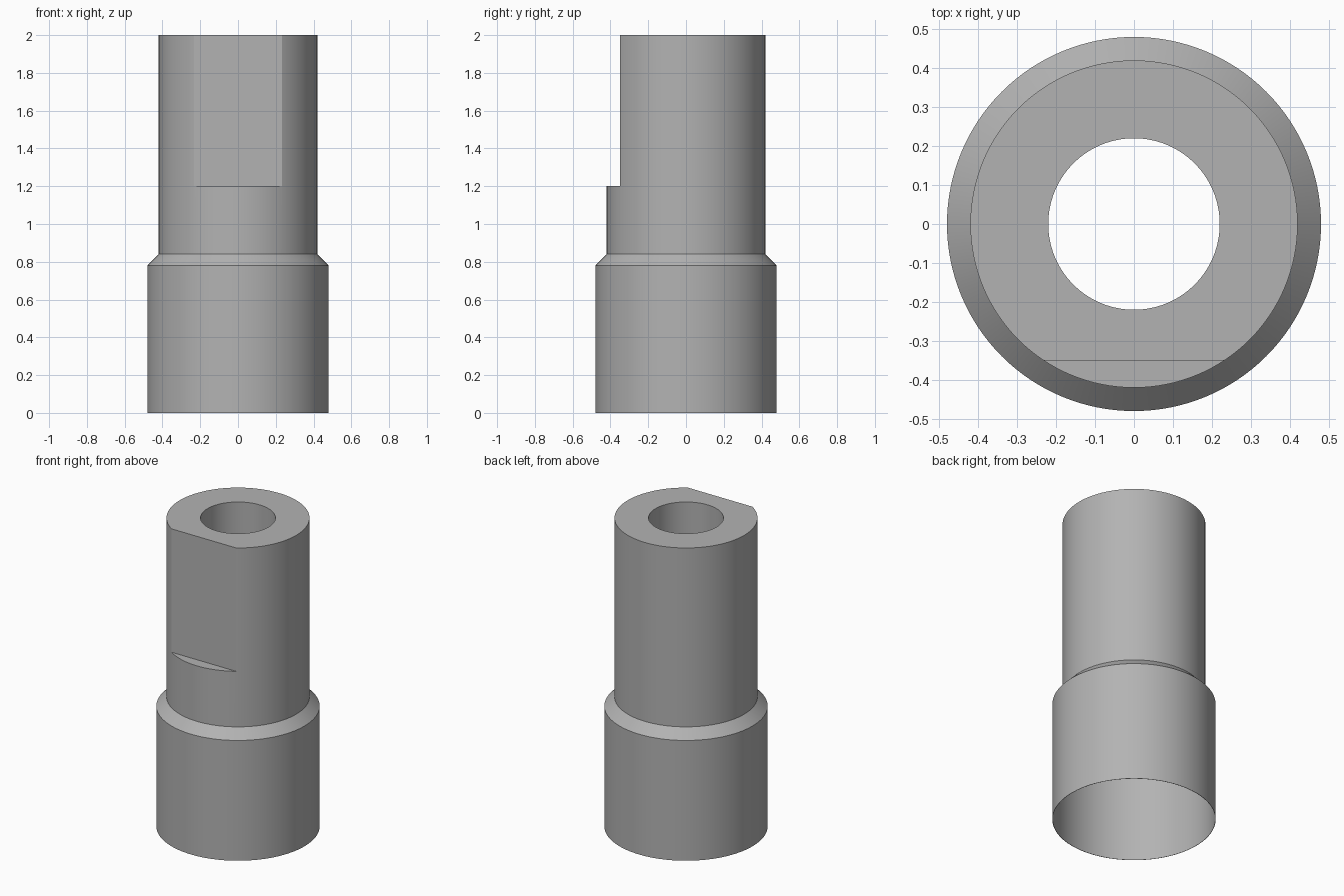
import bpy, bmesh, math

if "Cube" in bpy.data.objects:
    bpy.data.objects.remove(bpy.data.objects["Cube"], do_unlink=True)

# Single grey metal
metal = bpy.data.materials.new("grey metal")
metal.use_nodes = True
GREY = (0.45, 0.45, 0.45, 1)
metal.diffuse_color = GREY
metal.node_tree.nodes["Principled BSDF"].inputs["Base Color"].default_value = GREY


def add_object(name, bm):
    bmesh.ops.recalc_face_normals(bm, faces=bm.faces)
    mesh = bpy.data.meshes.new(name)
    bm.to_mesh(mesh)
    bm.free()
    mesh.materials.append(metal)
    obj = bpy.data.objects.new(name, mesh)
    bpy.context.collection.objects.link(obj)
    return obj


def lathe(name, profile, steps=128):
    """Turn a closed (radius, height) profile around the z axis."""
    bm = bmesh.new()
    verts = [bm.verts.new((r, 0, z)) for r, z in profile]
    edges = [bm.edges.new((verts[i - 1], v)) for i, v in enumerate(verts)]
    bmesh.ops.spin(bm, geom=verts + edges, cent=(0, 0, 0), axis=(0, 0, 1),
                   angle=math.tau, steps=steps, use_merge=True)
    bmesh.ops.remove_doubles(bm, verts=bm.verts, dist=0.0001)
    return add_object(name, bm)


# Stepped sleeve: thin-walled socket below, chamfered shoulder, bored neck above
sleeve = lathe("stepped_sleeve", [
    (0.478, 0), (0.48, 0), (0.48, 0.78), (0.42, 0.84), (0.42, 2),
    (0.22, 2), (0.22, 0.78), (0.478, 0.78)])

# Wrench flat on the front of the neck
bm = bmesh.new()
bmesh.ops.create_cube(bm, size=1)
bmesh.ops.translate(bm, verts=bm.verts, vec=(0, -0.85, 1.7))
cutter = add_object("flat_cutter", bm)
cutter.hide_render = True
cut = sleeve.modifiers.new("wrench flat", "BOOLEAN")
cut.operation = "DIFFERENCE"
cut.solver = "EXACT"
cut.object = cutter

bpy.ops.object.select_all(action="DESELECT")
bpy.context.view_layer.objects.active = sleeve
sleeve.select_set(True)
bpy.ops.object.modifier_apply(modifier=cut.name)
bpy.data.objects.remove(cutter, do_unlink=True)
bpy.ops.object.shade_smooth_by_angle(angle=math.radians(25))
